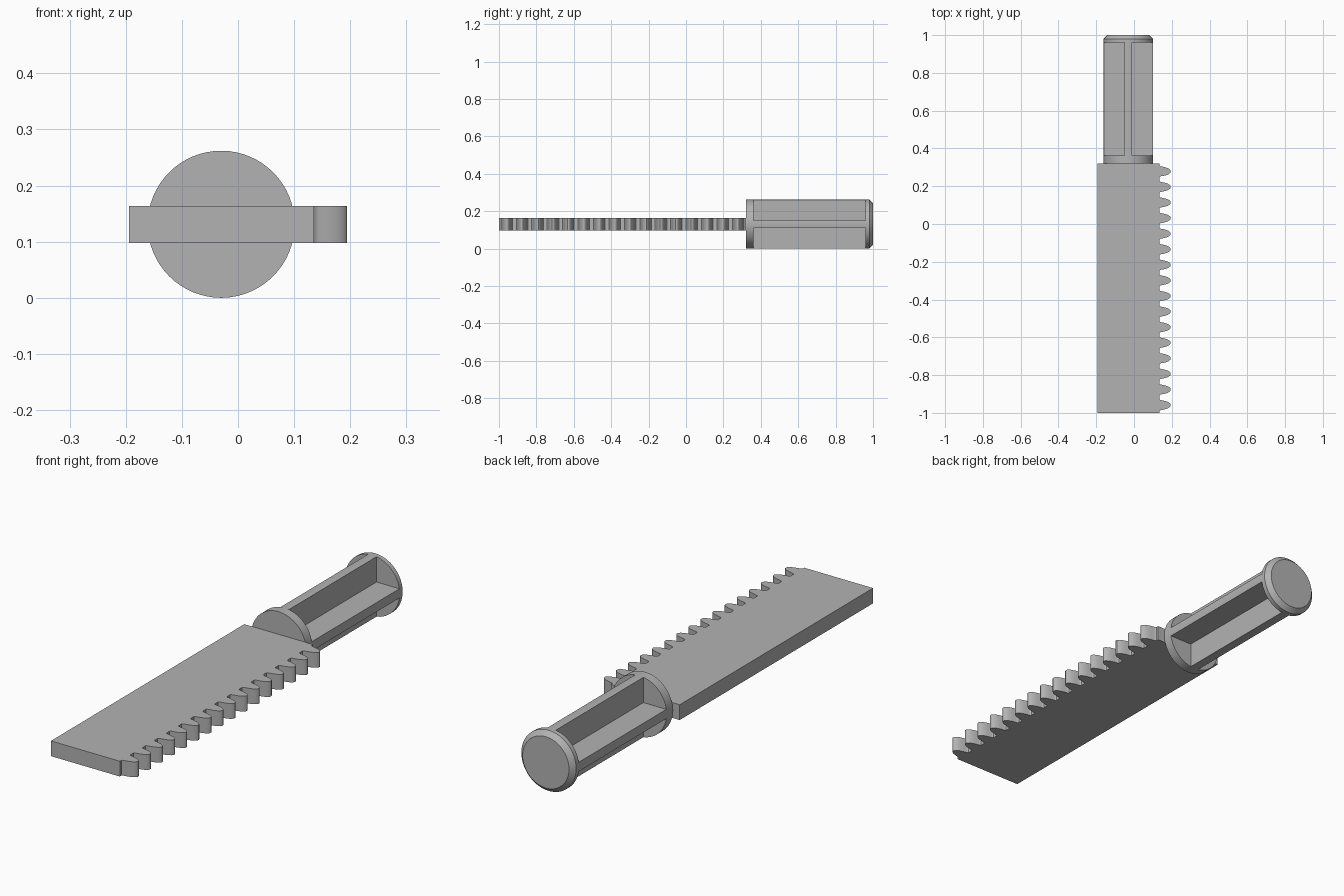
import bpy
import bmesh
import math
from mathutils import Vector

if "Cube" in bpy.data.objects:
    bpy.data.objects.remove(bpy.data.objects["Cube"], do_unlink=True)

AXIS_X, AXIS_Z, RADIUS = -0.03, 0.131, 0.131
BACK, FRONT, JOINT = 1.0, -1.0, 0.32
SEGMENTS = 64

grey = bpy.data.materials.new("plain grey")
grey.use_nodes = True
grey.diffuse_color = (0.45, 0.45, 0.45, 1)
grey.node_tree.nodes["Principled BSDF"].inputs["Base Color"].default_value = (0.45, 0.45, 0.45, 1)


def finish(name, bm, angle=30):
    bmesh.ops.recalc_face_normals(bm, faces=bm.faces[:])
    mesh = bpy.data.meshes.new(name)
    bm.to_mesh(mesh)
    bm.free()
    mesh.materials.append(grey)
    obj = bpy.data.objects.new(name, mesh)
    bpy.context.collection.objects.link(obj)
    bpy.ops.object.select_all(action="DESELECT")
    obj.select_set(True)
    bpy.context.view_layer.objects.active = obj
    bpy.ops.object.shade_smooth_by_angle(angle=math.radians(angle))
    return obj


def prism(name, outline, direction):
    """Extrude a closed outline of 3D points along a direction."""
    bm = bmesh.new()
    face = bm.faces.new([bm.verts.new(p) for p in outline])
    result = bmesh.ops.extrude_face_region(bm, geom=[face], use_keep_orig=True)
    moved = [v for v in result["geom"] if isinstance(v, bmesh.types.BMVert)]
    bmesh.ops.translate(bm, verts=moved, vec=Vector(direction))
    return finish(name, bm)


def turned(name, profile):
    """Solid of revolution about the handle axis from (y, radius) pairs."""
    bm = bmesh.new()
    rings = []
    for y, r in profile:
        angles = [math.tau * i / SEGMENTS for i in range(SEGMENTS)]
        rings.append([bm.verts.new((AXIS_X + r * math.cos(a), y, AXIS_Z + r * math.sin(a)))
                      for a in angles])
    for a, b in zip(rings, rings[1:]):
        for i in range(SEGMENTS):
            j = (i + 1) % SEGMENTS
            bm.faces.new((a[i], a[j], b[j], b[i]))
    bm.faces.new(rings[0])
    bm.faces.new(rings[-1])
    return finish(name, bm)


# Flat rack with a row of rounded teeth along its left edge
TEETH, ROOT, TIP = 16, 0.135, 0.194
HALF_THICK = 0.033
pitch = (JOINT - FRONT) / TEETH
# Half of one tooth: (fraction of height, half width)
flank = [(0, 0.031), (0.05, 0.028), (0.15, 0.026), (0.35, 0.024), (0.55, 0.021),
         (0.75, 0.017), (0.88, 0.012), (0.96, 0.008), (1, 0.004)]
bottom = AXIS_Z - HALF_THICK
outline = [(-TIP, JOINT, bottom), (-TIP, FRONT, bottom), (ROOT, FRONT, bottom)]
for n in range(TEETH):
    centre = FRONT + (n + 0.5) * pitch
    tooth = [(t, -w) for t, w in flank] + [(t, w) for t, w in reversed(flank)]
    outline += [(ROOT + t * (TIP - ROOT), centre + w, bottom) for t, w in tooth]
outline.append((ROOT, JOINT, bottom))
prism("toothed_rack", outline, (0, 0, 2 * HALF_THICK))

# Handle end discs, the back one with a chamfered rim
INNER, OUTER = 0.362, 0.96
turned("handle_front_disc", [(JOINT, RADIUS), (INNER, RADIUS)])
turned("handle_end_cap", [(OUTER, RADIUS), (0.98, RADIUS), (BACK, RADIUS - 0.02)])

# Cross-shaped ribs, with outer edges that follow the disc rim
HALF_RIB = 0.02
spread = math.asin(HALF_RIB / RADIUS)
cross = []
for quarter in range(4):
    base = quarter * math.pi / 2
    for k in range(-3, 4):
        a = base + spread * k / 3
        cross.append((AXIS_X + RADIUS * math.cos(a), INNER, AXIS_Z + RADIUS * math.sin(a)))
    a = base + math.pi / 4
    r = HALF_RIB * math.sqrt(2)
    cross.append((AXIS_X + r * math.cos(a), INNER, AXIS_Z + r * math.sin(a)))
prism("handle_cross_ribs", cross, (0, OUTER - INNER, 0))
